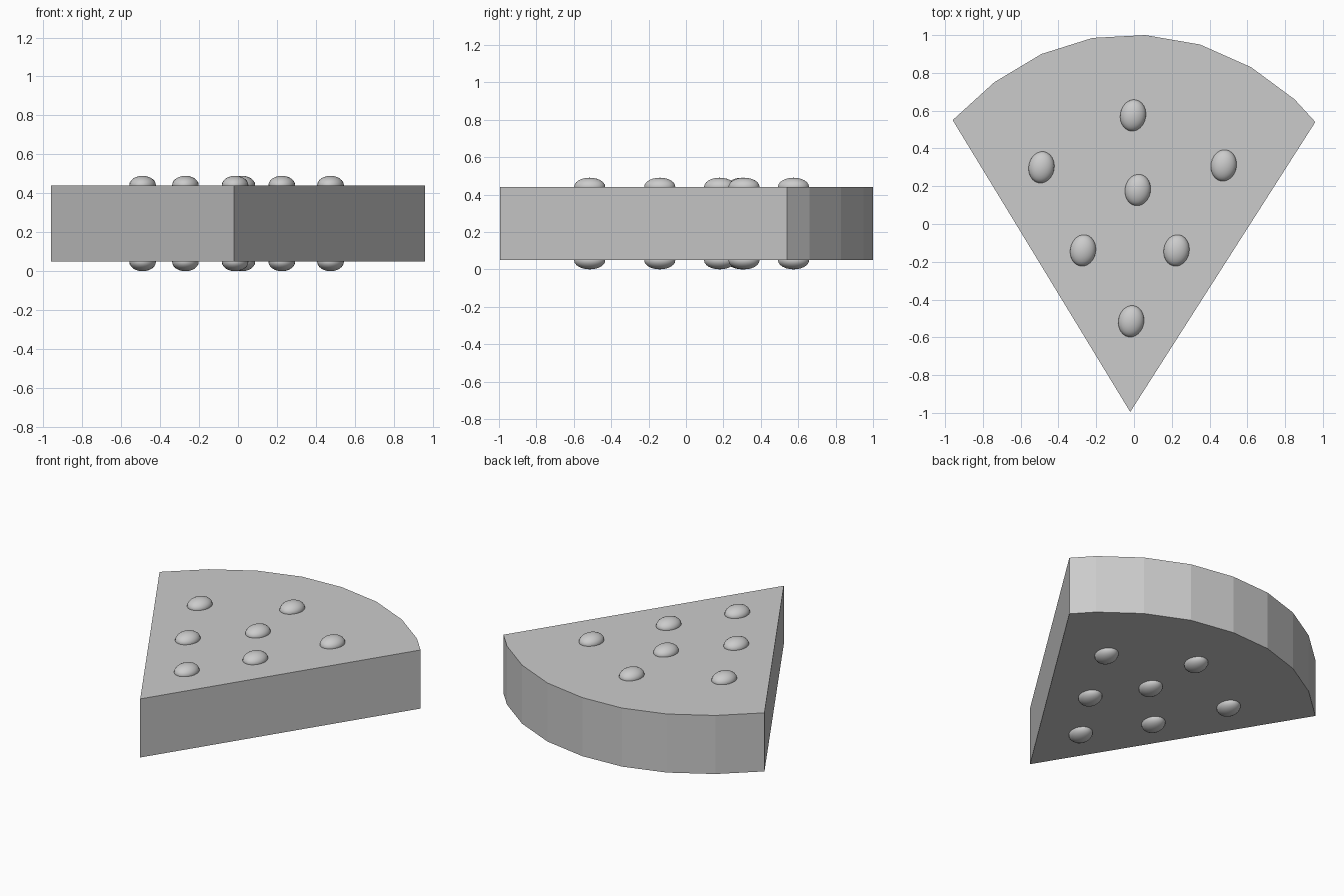
import bpy, bmesh, math
from mathutils import Matrix, Vector

if "Cube" in bpy.data.objects:
    bpy.data.objects.remove(bpy.data.objects["Cube"])

MID, HALF = 0.245, 0.194          # slab mid height and half thickness
APEX = (-0.02, -0.995)
RIGHT, LEFT = (0.96, 0.54), (-0.96, 0.55)


def along(a, b, t):
    return (a[0] + (b[0] - a[0]) * t, a[1] + (b[1] - a[1]) * t)


def slab(name, outline):
    """Extrude a counter-clockwise outline to the slab thickness."""
    bm = bmesh.new()
    face = bm.faces.new([bm.verts.new((x, y, MID - HALF)) for x, y in outline])
    new = bmesh.ops.extrude_face_region(bm, geom=[face])["geom"]
    top = [v for v in new if isinstance(v, bmesh.types.BMVert)]
    bmesh.ops.translate(bm, verts=top, vec=(0, 0, 2 * HALF))
    # the extrusion leaves the source face in place as the bottom cap
    bmesh.ops.recalc_face_normals(bm, faces=bm.faces)
    mesh = bpy.data.meshes.new(name)
    bm.to_mesh(mesh)
    bm.free()
    obj = bpy.data.objects.new(name, mesh)
    bpy.context.collection.objects.link(obj)
    return obj


# Outer faceted arc of the rind, right to left
outer = [RIGHT, (0.85, 0.66), (0.62, 0.83), (0.35, 0.95), (0.06, 1.0),
         (-0.22, 0.985), (-0.49, 0.90), (-0.74, 0.75), LEFT]

# Inner arc where the flesh meets the rind
in_right, in_left = along(APEX, RIGHT, 0.89), along(APEX, LEFT, 0.89)
centre, radius = Vector((0, -0.23)), 1.035
inner = [in_right]
for i in range(1, 8):
    a = math.radians(35 + i * 110 / 8)
    inner.append((centre.x + radius * math.cos(a), centre.y + radius * math.sin(a)))
inner.append(in_left)

slab("flesh", [APEX] + inner)
slab("rind", outer + inner[::-1])

# Seeds half sunk into both cut faces
seed_spots = [(-0.005, 0.575), (-0.49, 0.30), (0.475, 0.31), (0.02, 0.18),
              (-0.27, -0.14), (0.225, -0.14), (-0.015, -0.515)]
for side, z in (("top", MID + 0.197), ("bottom", MID - 0.197)):
    for n, (x, y) in enumerate(seed_spots, 1):
        bpy.ops.mesh.primitive_uv_sphere_add(
            segments=24, ring_count=12, radius=1, location=(x, y, z),
            rotation=(0, 0, math.radians(-10)))
        seed = bpy.context.object
        seed.name = f"{side}_seed_{n}"
        seed.scale = (0.068, 0.084, 0.048)
        bpy.ops.object.shade_smooth()
